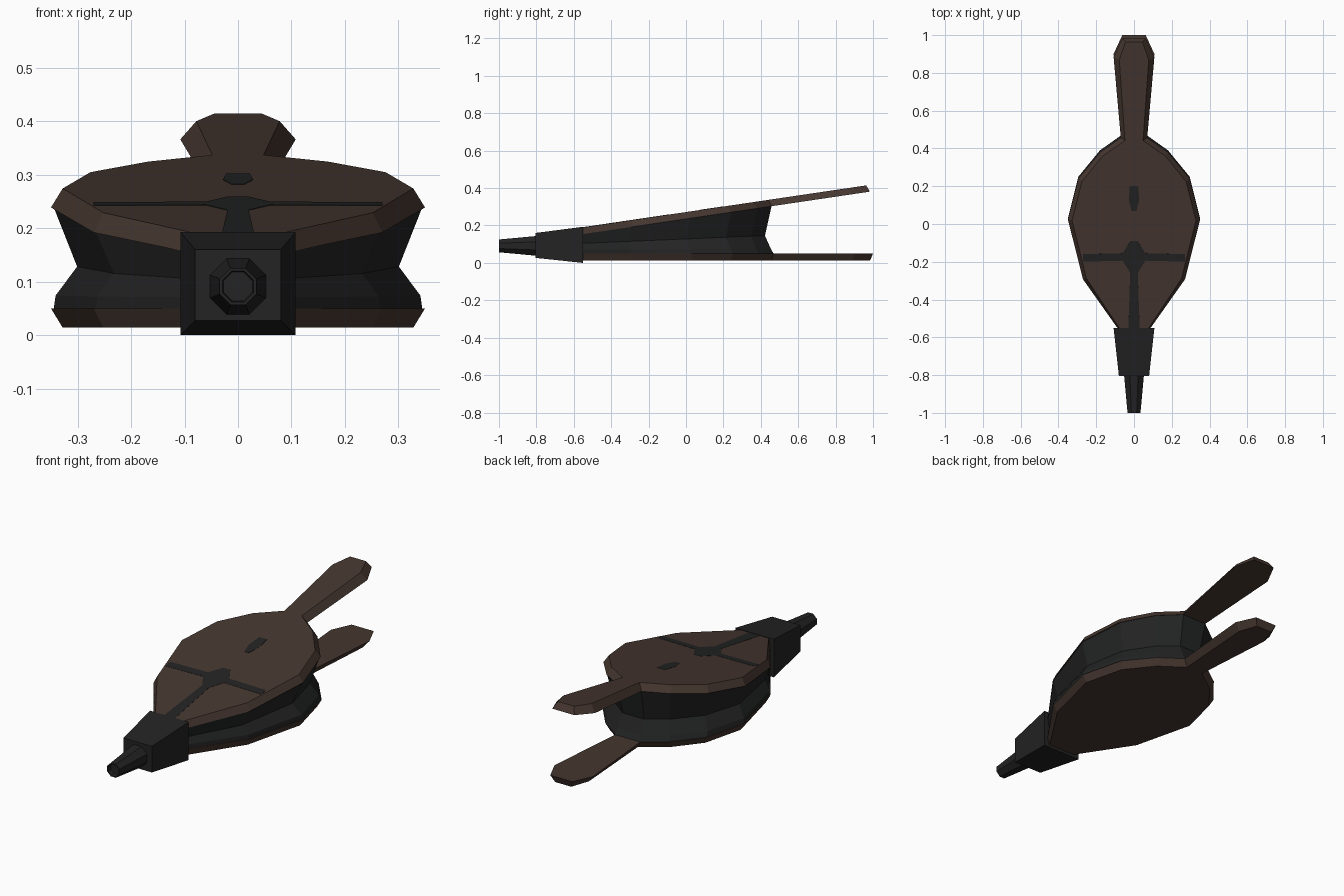
import bpy, bmesh, math

if "Cube" in bpy.data.objects:
    bpy.data.objects.remove(bpy.data.objects["Cube"])

def material(name, col):
    m = bpy.data.materials.new(name)
    m.diffuse_color = (*col, 1)
    m.use_nodes = True
    m.node_tree.nodes["Principled BSDF"].inputs["Base Color"].default_value = m.diffuse_color
    return m

WOOD = material("dark wood", (0.060, 0.037, 0.029))
LEATHER = material("black leather", (0.0165, 0.0170, 0.0172))
IRON = material("black iron", (0.0168, 0.0168, 0.0168))

HINGE, ANGLE, THICK = -0.55, math.radians(8.42), 0.036
S, C = math.sin(ANGLE), math.cos(ANGLE)

def flat(x, y, t):
    """Point on the lower board, t measured outward (down)."""
    return (x, y, 0.05 - t)

def tilted(x, y, t):
    """Point on the hinged upper board, t measured outward (up)."""
    d = y - HINGE
    return (x, HINGE + d * C - t * S, 0.154 + d * S + t * C)

def mirror(half):
    """Close a right-hand half outline into a full loop."""
    return half + [(-x, y) for x, y in reversed(half)]

def loft(name, rings, mat, caps=True):
    bm = bmesh.new()
    rows = [[bm.verts.new(p) for p in r] for r in rings]
    for a, b in zip(rows, rows[1:]):
        for i in range(len(a)):
            j = (i + 1) % len(a)
            bm.faces.new((a[i], a[j], b[j], b[i]))
    if caps:
        bm.faces.new(rows[0])
        bm.faces.new(rows[-1])
    bmesh.ops.recalc_face_normals(bm, faces=bm.faces)
    me = bpy.data.meshes.new(name)
    bm.to_mesh(me)
    bm.free()
    me.materials.append(mat)
    ob = bpy.data.objects.new(name, me)
    bpy.context.collection.objects.link(ob)
    return ob

# Boards with handles: wide inner outline, chamfered outer outline
body = [(0.088, -0.55), (0.27, -0.29), (0.35, 0.03), (0.295, 0.25), (0.18, 0.39), (0.07, 0.468)]
outer = body + [(0.108, 0.90), (0.062, 1.0)]
inner = [(0.075, -0.55), (0.252, -0.28), (0.328, 0.03), (0.276, 0.238), (0.168, 0.373),
         (0.048, 0.458), (0.078, 0.89), (0.045, 0.985)]
for name, place in (("lower_board", flat), ("upper_board", tilted)):
    loft(name, [[place(x, y, 0) for x, y in mirror(outer)],
                [place(x, y, THICK) for x, y in mirror(inner)]], WOOD)

# Leather bellows, pinched at the waist
def shrink(x, y, k, ky):
    return x * k, HINGE + (y - HINGE) * ky

loop = mirror(body)
low = [(x * 0.985, y, 0.05) for x, y in loop]
bulge = [(*shrink(x, y, 0.975, 0.985), 0.074 + 0.006 * y) for x, y in loop]
waist = []
for x, y in loop:
    wx, wy = shrink(x, y, 0.86, 0.955)
    waist.append((wx, wy, 0.105 + 0.042 * (wy - HINGE)))
top = [tilted(x * 0.985, y, 0) for x, y in loop]
loft("bellows", [low, bulge, waist, top], LEATHER)

# Thin dark cross inlay on the upper board
def plate(name, pts):
    loft(name, [[tilted(x, y, THICK - 0.002) for x, y in pts],
                [tilted(x, y, THICK + 0.001) for x, y in pts]], LEATHER)

plate("inlay_cross", mirror([(0.03, -0.548), (0.02, -0.25), (0.06, -0.185), (0.27, -0.19),
                             (0.27, -0.15), (0.06, -0.145), (0.02, -0.08)]))
plate("inlay_stroke", mirror([(0.012, 0.08), (0.028, 0.14), (0.022, 0.215)]))

# Tapered iron block holding the boards
def rect(y, w, z0, z1):
    return [(-w, y, z0), (w, y, z0), (w, y, z1), (-w, y, z1)]

loft("nozzle_block", [rect(-0.55, 0.108, 0.0, 0.193), rect(-0.805, 0.08, 0.027, 0.16)], IRON)

# Eight-sided nozzle with a shallow bore
def octagon(y, r):
    return [(r * math.cos(math.tau * (i + 0.5) / 8), y, 0.091 + r * math.sin(math.tau * (i + 0.5) / 8))
            for i in range(8)]

loft("nozzle_tip", [octagon(-0.79, 0.058), octagon(-1.0, 0.037),
                    octagon(-1.0, 0.031), octagon(-0.98, 0.029)], IRON)
